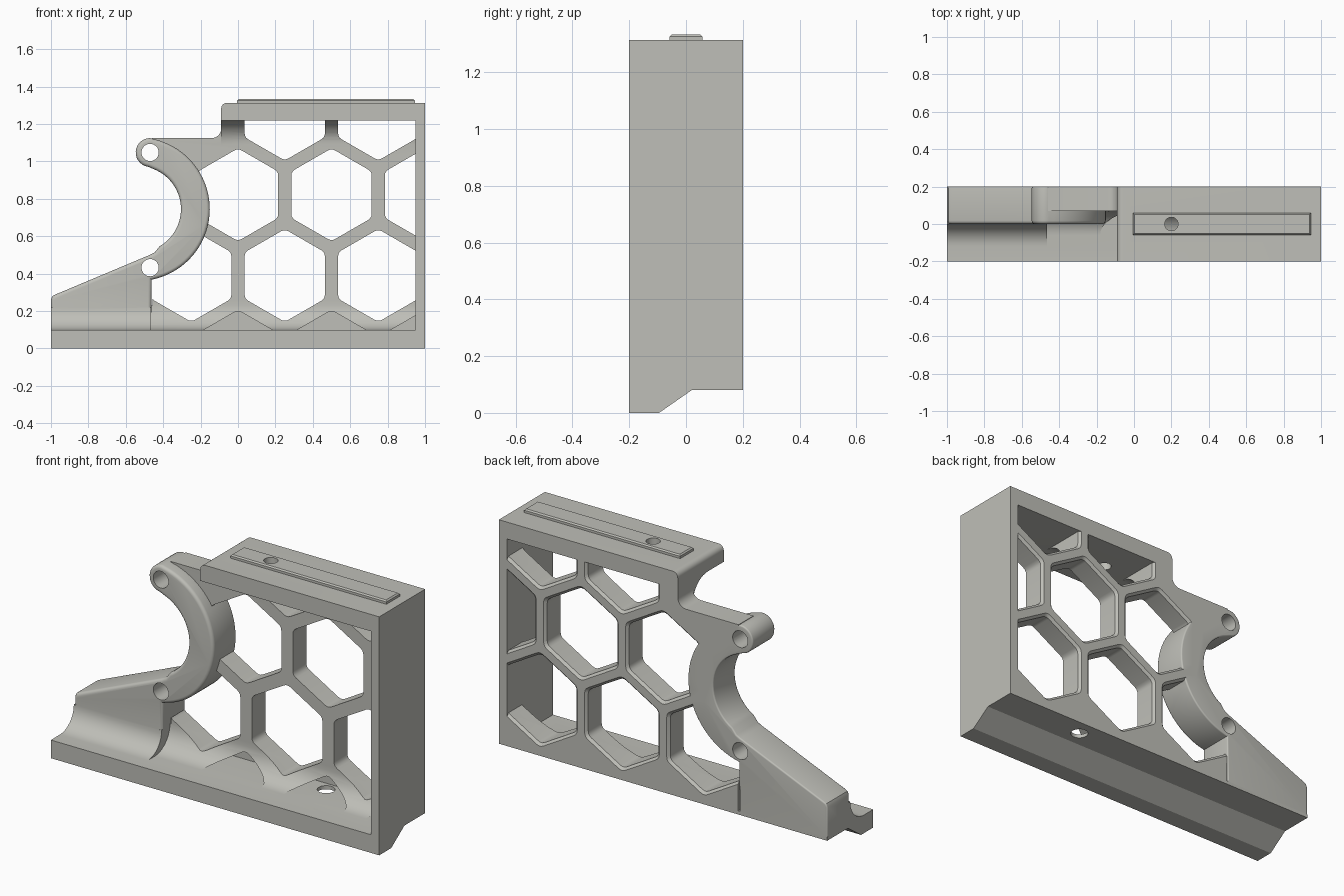
import bpy, bmesh, math

if "Cube" in bpy.data.objects:
    bpy.data.objects.remove(bpy.data.objects["Cube"])

grey = bpy.data.materials.new("warm_grey")
grey.diffuse_color = (0.52, 0.52, 0.48, 1)
grey.use_nodes = True
grey.node_tree.nodes["Principled BSDF"].inputs["Base Color"].default_value = grey.diffuse_color

MAP = {'x': lambda u, v, a: (a, u, v),
       'y': lambda u, v, a: (u, a, v),
       'z': lambda u, v, a: (u, v, a)}


def arc(cx, cy, r, a0, a1, n):
    return [(cx + r * math.cos(math.radians(a0 + (a1 - a0) * i / n)),
             cy + r * math.sin(math.radians(a0 + (a1 - a0) * i / n))) for i in range(n + 1)]


def add_loft(bm, rings, axis):
    """Closed solid through rings of (points, position along axis)."""
    loops = [[bm.verts.new(MAP[axis](u, v, a)) for u, v in pts] for pts, a in rings]
    n = len(loops[0])
    faces = [bm.faces.new(loops[0]), bm.faces.new(loops[-1][::-1])]
    for p, q in zip(loops, loops[1:]):
        faces += [bm.faces.new((p[i], q[i], q[(i + 1) % n], p[(i + 1) % n])) for i in range(n)]
    bmesh.ops.recalc_face_normals(bm, faces=faces)


def finish(name, bm):
    me = bpy.data.meshes.new(name)
    bm.to_mesh(me)
    bm.free()
    me.materials.append(grey)
    ob = bpy.data.objects.new(name, me)
    bpy.context.collection.objects.link(ob)
    return ob


def prism(name, pts, axis, a0, a1, rounds=()):
    """Extruded profile; rounds = (end position, radius) for rounded rims."""
    bm = bmesh.new()
    add_loft(bm, [(pts, a0), (pts, a1)], axis)
    k = 'xyz'.index(axis)
    for pos, r in rounds:
        rim = [e for e in bm.edges if all(abs(v.co[k] - pos) < 1e-5 for v in e.verts)]
        bmesh.ops.bevel(bm, geom=rim, offset=r, segments=4, profile=0.5,
                        affect='EDGES', clamp_overlap=False)
    return finish(name, bm)


def rect(u0, u1, v0, v1):
    return [(u0, v0), (u1, v0), (u1, v1), (u0, v1)]


def boolean(ob, other, op):
    m = ob.modifiers.new(op, 'BOOLEAN')
    m.operation, m.object, m.solver = op, other, 'EXACT'
    bpy.context.view_layer.objects.active = ob
    bpy.ops.object.modifier_apply(modifier=m.name)
    bpy.data.objects.remove(other)


def hexagon(cx, cz, r):
    """Pointy-top hexagon with rounded corners."""
    cs = [(cx + r * math.cos(math.radians(30 + 60 * i)),
           cz + r * math.sin(math.radians(30 + 60 * i))) for i in range(6)]
    out = []
    for i, c in enumerate(cs):
        p, q = cs[i - 1], cs[(i + 1) % 6]
        f = 0.09
        a = [c[k] + (p[k] - c[k]) * f for k in (0, 1)]
        b = [c[k] + (q[k] - c[k]) * f for k in (0, 1)]
        for t in (0, 0.33, 0.67, 1):
            out.append(tuple((1 - t) ** 2 * a[k] + 2 * t * (1 - t) * c[k] + t * t * b[k]
                             for k in (0, 1)))
    return out


# honeycomb web plate with concave corner under the top slab
CX, CZ = -0.535, 0.745
outline = ([(-0.457, 0.09), (0.96, 0.09), (0.96, 1.23), (-0.09, 1.23)]
           + arc(-0.14, 1.175, 0.05, 0, -90, 6) + [(-0.46, 1.125)]
           + arc(CX, CZ, 0.3, 75, -75, 16))
frame = prism("bracket", outline, 'y', 0.07, 0.2)

# concave fillets joining web to base and to top slab
R = 0.13
low = arc(0.07 - R, 0.1 + R, R, 0, -90, 10) + [(0.07 - R, 0.095), (0.09, 0.095), (0.09, 0.1 + R)]
high = arc(0.07 - R, 1.22 - R, R, 0, 90, 10) + [(0.07 - R, 1.225), (0.09, 1.225), (0.09, 1.22 - R)]
boolean(frame, prism("base_fillet", low, 'x', -0.5, 0.96), 'UNION')
boolean(frame, prism("slab_fillet", high, 'x', -0.09, 0.96), 'UNION')

# hexagonal openings, flared at the back; the lowest row is blind pockets
bm = bmesh.new()
HR = 0.248
for z, xs in ((0.39, (-0.25, 0.25, 0.75)), (0.822, (0, 0.5, 1.0)), (1.253, (0.25, 0.75))):
    for x in xs:
        add_loft(bm, [(hexagon(x, z, HR), -0.5), (hexagon(x, z, HR), 0.187),
                      (hexagon(x, z, HR + 0.03), 0.213)], 'y')
for x in (0, 0.5, 1.0):
    h = hexagon(x, -0.043, HR)
    add_loft(bm, [(h, -0.5), (h, 0.17)], 'y')
boolean(frame, finish("hex_cutter", bm), 'DIFFERENCE')

# crescent cradle with upper boss and sloping foot
cradle = (arc(-0.47, 1.048, 0.077, 90, 262, 14) + arc(CX, CZ, 0.23, 70, -60, 24)
          + [(-0.445, 0.514), (-0.47, 0.501), (-0.975, 0.289), (-0.992, 0.28), (-1, 0.262),
             (-1, 0.09), (-0.465, 0.09)]
          + arc(CX, CZ, 0.384, -79, 78, 36))
boolean(frame, prism("cradle", cradle, 'y', 0, 0.2, ((0, 0.018), (0.2, 0.008))), 'UNION')
F = 0.12
foot = arc(-F, 0.1 + F, F, 0, -90, 10) + [(-F, 0.095), (0.03, 0.095), (0.03, 0.1 + F)]
boolean(frame, prism("foot_fillet", foot, 'x', -1, -0.465), 'UNION')

# base rail with angled underside
base = [(-0.2, 0), (-0.095, 0), (0.02, 0.08), (0.2, 0.08), (0.2, 0.1), (-0.2, 0.1)]
boolean(frame, prism("base", base, 'x', -1, 1), 'UNION')

# end wall and top slab
boolean(frame, prism("end_wall", rect(0.95, 1, 0.09, 1.3), 'y', -0.2, 0.2), 'UNION')
slab = [(-0.09, 1.22), (1, 1.22), (1, 1.313)] + arc(-0.06, 1.283, 0.03, 90, 180, 6)
boolean(frame, prism("top_slab", slab, 'y', -0.2, 0.2), 'UNION')

# raised key on top
bm = bmesh.new()
add_loft(bm, [(rect(-0.005, 0.945, -0.058, 0.058), 1.30), (rect(-0.005, 0.945, -0.058, 0.058), 1.326),
              (rect(0.002, 0.938, -0.051, 0.051), 1.333)], 'z')
boolean(frame, finish("top_key", bm), 'UNION')

# pin holes through the cradle, screw holes in slab and base
for z in (1.048, 0.432):
    boolean(frame, prism("pin_cutter", arc(-0.47, z, 0.046, 0, 350, 35), 'y', -0.3, 0.3), 'DIFFERENCE')
boolean(frame, prism("slab_cutter", arc(0.2, 0, 0.036, 0, 348, 29), 'z', 1.15, 1.4), 'DIFFERENCE')
boolean(frame, prism("base_cutter", arc(0.46, 0.11, 0.045, 0, 348, 29), 'z', -0.1, 0.12), 'DIFFERENCE')

bpy.ops.object.select_all(action='DESELECT')
frame.select_set(True)
bpy.context.view_layer.objects.active = frame
bpy.ops.object.shade_smooth_by_angle(angle=math.radians(30))
